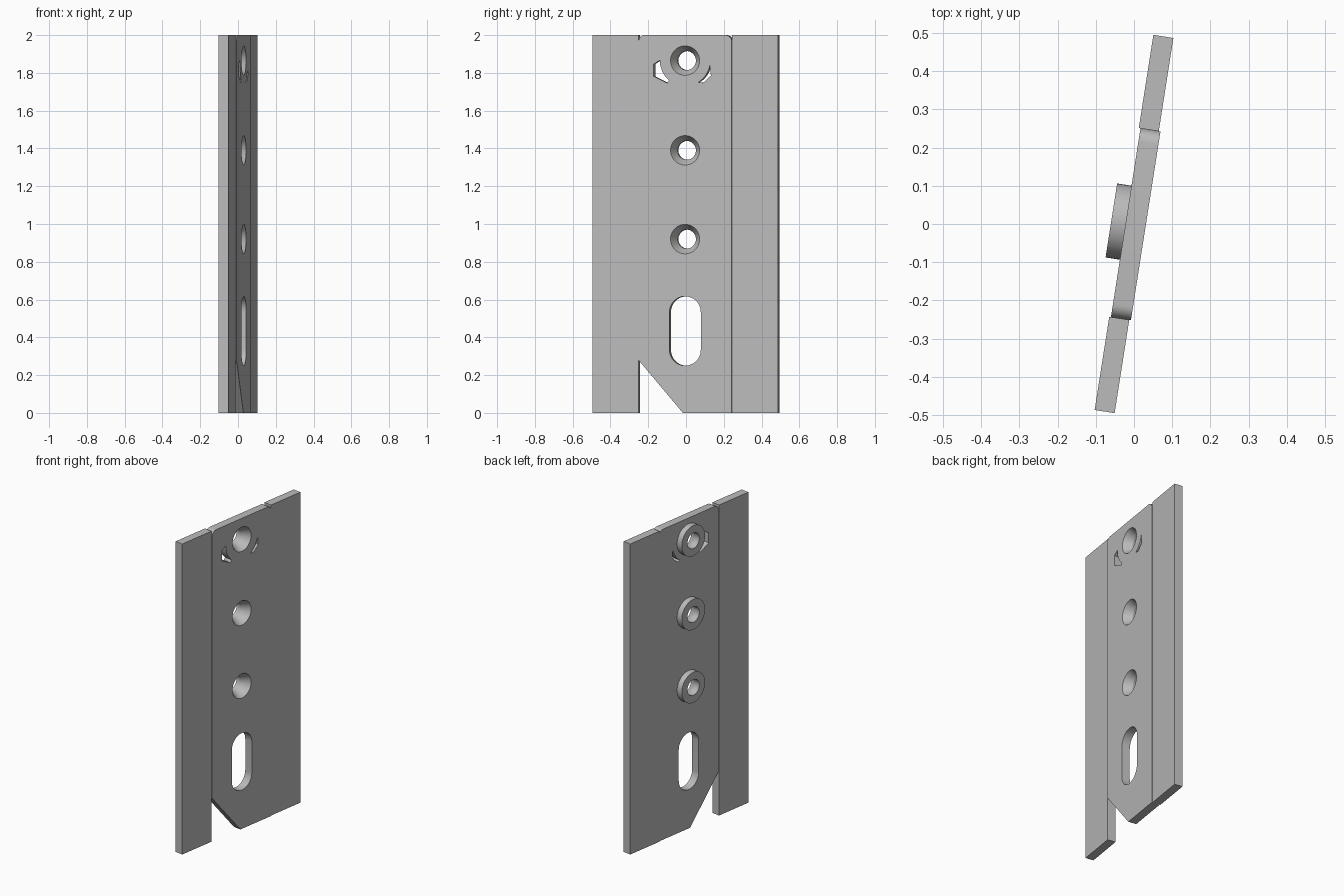
import bpy, bmesh, math

if "Cube" in bpy.data.objects:
    bpy.data.objects.remove(bpy.data.objects["Cube"])

TILT = math.radians(-8.9)      # the whole plate is turned about z
HALF, SEAM, T = 0.497, 0.25, 0.053
FRONT, BACK = 0.031, -0.022    # faces of the centre strip along its normal

steel = bpy.data.materials.new("grey_steel")
steel.diffuse_color = (0.5, 0.5, 0.5, 1)
steel.use_nodes = True
steel.node_tree.nodes["Principled BSDF"].inputs["Base Color"].default_value = steel.diffuse_color


def loft(name, sections):
    """Solid through matching outlines; each section is (x, [(y, z), ...])."""
    bm = bmesh.new()
    rings = [[bm.verts.new((x, y, z)) for y, z in pts] for x, pts in sections]
    n = len(rings[0])
    bm.faces.new(rings[0])
    bm.faces.new(rings[-1])
    for a, b in zip(rings, rings[1:]):
        for i in range(n):
            bm.faces.new((a[i], a[(i + 1) % n], b[(i + 1) % n], b[i]))
    bmesh.ops.recalc_face_normals(bm, faces=bm.faces)
    me = bpy.data.meshes.new(name)
    bm.to_mesh(me)
    bm.free()
    me.materials.append(steel)
    ob = bpy.data.objects.new(name, me)
    ob.rotation_euler.z = TILT
    bpy.context.collection.objects.link(ob)
    return ob


def arc(cy, cz, r, a0, a1, n):
    return [(cy + r * math.cos(math.radians(a0 + (a1 - a0) * i / n)),
             cz + r * math.sin(math.radians(a0 + (a1 - a0) * i / n))) for i in range(n + 1)]


def circle(z, r):
    return arc(0, z, r, 0, 360, 48)[:-1]


def combine(target, tool, operation):
    bpy.context.view_layer.update()
    bpy.context.view_layer.objects.active = target
    mod = target.modifiers.new("combine", 'BOOLEAN')
    mod.operation, mod.object, mod.solver = operation, tool, 'EXACT'
    bpy.ops.object.modifier_apply(modifier=mod.name)
    bpy.data.objects.remove(tool)


# Side strips
for name, y0, y1 in (("front_strip", -HALF, -SEAM), ("rear_strip", SEAM, HALF)):
    loft(name, [(x, [(y0, 0), (y1, 0), (y1, 2), (y0, 2)]) for x in (-T / 2, T / 2)])

# Centre strip with rounded top corners and a slanted bottom corner
R = 0.035
outline = [(-0.012, 0), (SEAM, 0)]
outline += arc(SEAM - R, 2 - R, R, 0, 90, 8) + arc(R - SEAM, 2 - R, R, 90, 180, 8)
outline += [(-SEAM, 0.28)]
centre = loft("centre_strip", [(BACK, outline), (FRONT, outline)])

# Raised bosses with countersunk screw holes
for z in (0.92, 1.39, 1.865):
    combine(centre, loft("boss", [(-0.06, circle(z, 0.098)), (0, circle(z, 0.098))]), 'UNION')
    combine(centre, loft("screw_hole", [(-0.1, circle(z, 0.05)), (-0.02, circle(z, 0.05)),
                                        (FRONT, circle(z, 0.078)),
                                        (0.1, circle(z, 0.078))]), 'DIFFERENCE')

# Long slot and the two small openings beside the top hole
slot = arc(0, 0.533, 0.084, 0, 180, 24) + arc(0, 0.334, 0.084, 180, 360, 24)
left = [(-0.168, 1.847), (-0.133, 1.868)] + arc(0, 1.865, 0.135, 184, 230, 8) \
    + [(-0.096, 1.746), (-0.168, 1.782)]
right = arc(0, 1.865, 0.135, 302, 350, 10) + [(0.138, 1.785), (0.096, 1.747)]
for shape in (slot, left, right):
    combine(centre, loft("opening", [(-0.1, shape), (0.1, shape)]), 'DIFFERENCE')

bpy.ops.object.select_all(action='DESELECT')
centre.select_set(True)
bpy.context.view_layer.objects.active = centre
bpy.ops.object.shade_smooth_by_angle(angle=math.radians(25))
